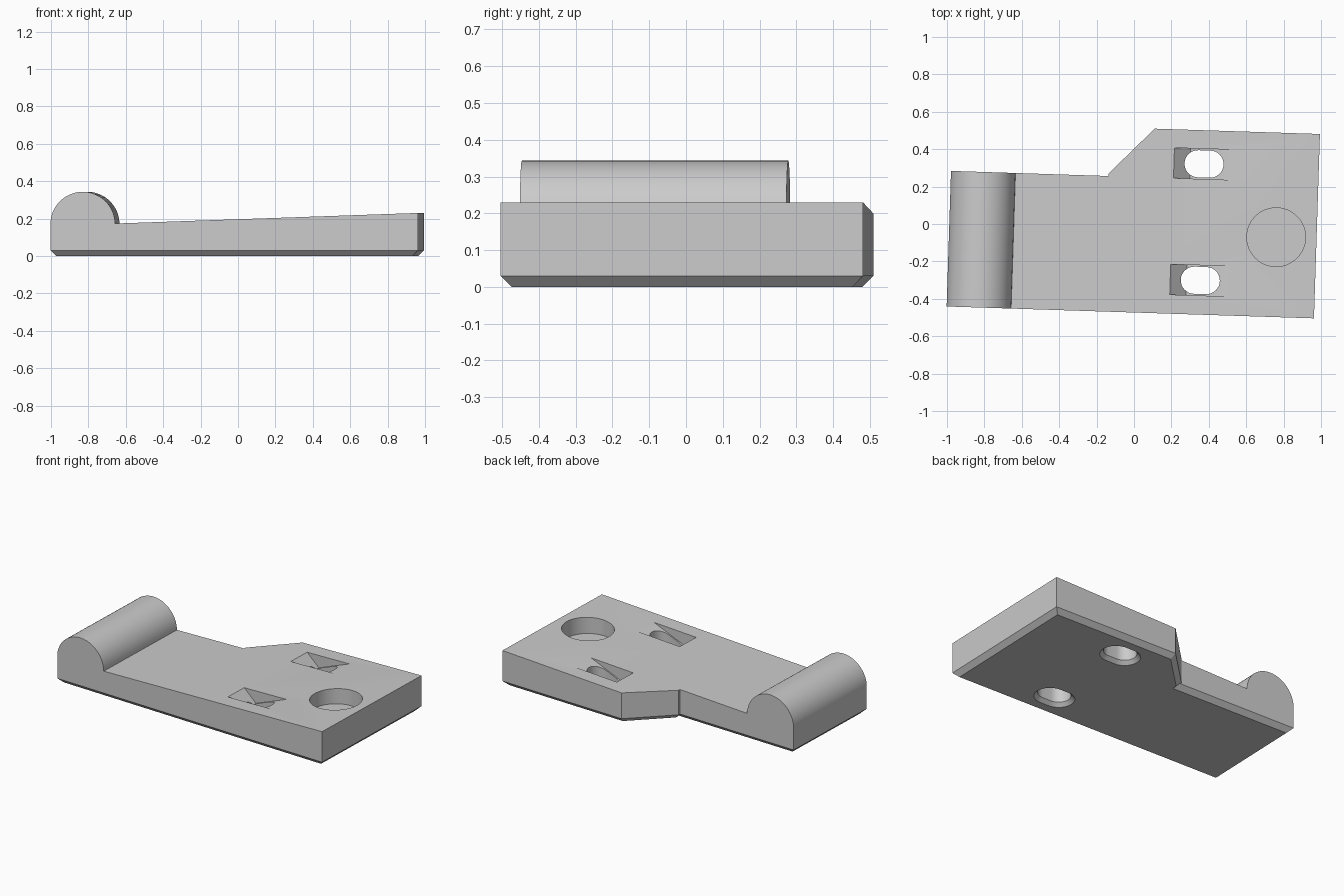
import bpy, bmesh
from math import sin, cos, pi, radians
from mathutils import Vector

cube = bpy.data.objects.get("Cube")
if cube:
    bpy.data.objects.remove(cube, do_unlink=True)

grey = bpy.data.materials.new("plain grey")
grey.use_nodes = True
grey.diffuse_color = (0.6, 0.6, 0.6, 1)
grey.node_tree.nodes["Principled BSDF"].inputs["Base Color"].default_value = (0.6, 0.6, 0.6, 1)


def loft(name, rings):
    """Closed solid through a list of rings with equal point counts."""
    bm = bmesh.new()
    loops = [[bm.verts.new(p) for p in ring] for ring in rings]
    n = len(loops[0])
    for a, b in zip(loops, loops[1:]):
        for i in range(n):
            j = (i + 1) % n
            bm.faces.new((a[i], a[j], b[j], b[i]))
    bm.faces.new(loops[0][::-1])
    bm.faces.new(loops[-1])
    bmesh.ops.recalc_face_normals(bm, faces=bm.faces)
    mesh = bpy.data.meshes.new(name)
    bm.to_mesh(mesh)
    bm.free()
    obj = bpy.data.objects.new(name, mesh)
    bpy.context.collection.objects.link(obj)
    mesh.materials.append(grey)
    return obj


def along_y(name, profile, y0, y1):
    return loft(name, [[(x, y, z) for x, z in profile] for y in (y0, y1)])


def stadium(cx, cy, half, r, z, steps=16):
    """Rounded slot outline; half = 0 gives a circle."""
    pts = []
    for side, start in ((1, -pi / 2), (-1, pi / 2)):
        for i in range(steps + (1 if half else 0)):
            a = start + pi * i / steps
            pts.append((cx + side * half + r * cos(a), cy + r * sin(a), z))
    return pts


def combine(target, tool, operation):
    mod = target.modifiers.new("cut", "BOOLEAN")
    mod.operation = operation
    mod.solver = "EXACT"
    mod.object = tool
    tool.hide_render = True
    bpy.context.view_layer.objects.active = target
    bpy.ops.object.modifier_apply(modifier=mod.name)
    bpy.data.objects.remove(tool, do_unlink=True)


# Plan outline of the plate, with a bevelled lower edge
BEVEL = 0.03
outline = [(-0.987, -0.473), (0.978, -0.473), (0.978, 0.513), (0.094, 0.513),
           (-0.144, 0.266), (-0.144, 0.252), (-0.987, 0.252)]
plate = loft("hinge_plate", [[(x, y, z) for x, y in outline] for z in (BEVEL, 0.5)])
bm = bmesh.new()
bm.from_mesh(plate.data)
bottom = min(bm.faces, key=lambda f: f.calc_center_median().z)
bmesh.ops.inset_region(bm, faces=[bottom], thickness=BEVEL, use_even_offset=True)
bottom = [f for f in bm.faces if len(f.verts) == len(outline)
          and f.calc_center_median().z < 0.1]
for v in bottom[0].verts:
    v.co.z = 0
bm.to_mesh(plate.data)
bm.free()

# Side profile: round barrel at one end, then a gently rising top
def top_z(x):
    return 0.175 + 0.034 * (x + 0.645)

R, CX, CZ = 0.173, -0.815, 0.17
profile = [(CX + R * cos(a), CZ + R * sin(a))
           for a in [pi - (pi - 0.02) * i / 40 for i in range(41)]]
profile += [(1.2, top_z(1.2)), (1.2, -0.5), (-1.2, -0.5), (-1.2, CZ)]
combine(plate, along_y("side_profile", profile, -1, 1), "INTERSECT")

# Two angled screw pockets with slots through the plate
SX = 0.36
for cy in (-0.29, 0.333):
    left, right = SX - 0.158, SX + 0.158
    vee = [(left, 0.4), (left, top_z(left)), (left + 0.088, 0.125),
           (right, top_z(right)), (right, 0.4)]
    combine(plate, along_y("pocket", vee, cy - 0.081, cy + 0.081), "DIFFERENCE")
    levels = [(0.105, -0.01), (0.0725, 0.0225), (0.0725, 0.5)]
    slot = loft("slot", [stadium(SX + 0.004, cy, 0.032, r, z) for r, z in levels])
    combine(plate, slot, "DIFFERENCE")

# Round blind recess
recess = loft("recess", [stadium(0.762, -0.046, 0, 0.157, z, 32) for z in (0.12, 0.5)])
combine(plate, recess, "DIFFERENCE")

# Shading and the slight turn of the whole part
bpy.ops.object.select_all(action="DESELECT")
plate.select_set(True)
bpy.context.view_layer.objects.active = plate
bpy.ops.object.shade_smooth_by_angle(angle=radians(25))
plate.rotation_euler.z = radians(-1.85)
